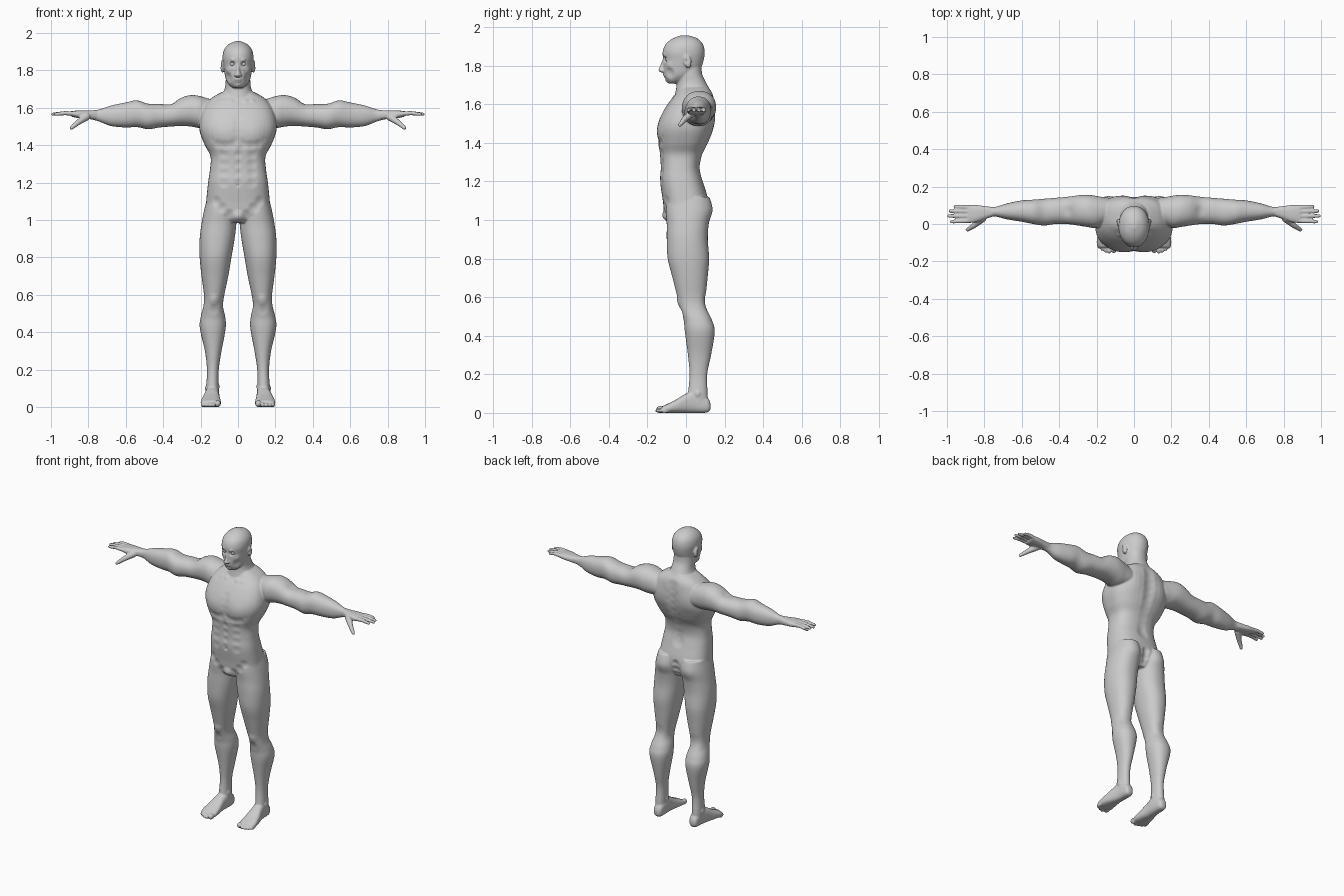
import bpy, bmesh, math
from mathutils import Vector, Matrix, kdtree

AXES = {'x': (0, 1, 2), 'y': (1, 0, 2), 'z': (2, 0, 1)}


def catmull(p, q, r, s, t):
    return [0.5 * (2 * b + (c - a) * t + (2 * a - 5 * b + 4 * c - d) * t * t
                   + (3 * b - a - 3 * c + d) * t ** 3) for a, b, c, d in zip(p, q, r, s)]


def loft(bm, axis, rows, power=2.2, steps=5, sides=40):
    """Skin smooth sections; row = position, a min, a max, b min, b max."""
    k, ia, ib = AXES[axis]
    full = []
    for i in range(len(rows) - 1):
        p, s = rows[max(i - 1, 0)], rows[min(i + 2, len(rows) - 1)]
        full += [catmull(p, rows[i], rows[i + 1], s, j / steps) for j in range(steps)]
    full.append(rows[-1])
    rings = []
    for t, a0, a1, b0, b1 in full:
        ring = []
        for n in range(sides):
            w = 2 * math.pi * n / sides
            c, s = math.cos(w), math.sin(w)
            co = [0, 0, 0]
            co[k] = t
            co[ia] = (a0 + a1) / 2 + (a1 - a0) / 2 * math.copysign(abs(c) ** (2 / power), c)
            co[ib] = (b0 + b1) / 2 + (b1 - b0) / 2 * math.copysign(abs(s) ** (2 / power), s)
            ring.append(bm.verts.new(co))
        rings.append(ring)
    for lo, hi in zip(rings, rings[1:]):
        for n in range(sides):
            m = (n + 1) % sides
            bm.faces.new((lo[n], lo[m], hi[m], hi[n]))
    bm.faces.new(rings[0][::-1])
    bm.faces.new(rings[-1])


def central(bm, axis, rows, power=2.2):
    """Symmetric loft; row = position, half width, front, back."""
    loft(bm, axis, [(t, -w, w, f, b) for t, w, f, b in rows], power)


def blob(bm, at, size, rot=0):
    m = Matrix.Translation(at) @ Matrix.Rotation(rot, 4, 'X') @ Matrix.Diagonal((*size, 1))
    bmesh.ops.create_uvsphere(bm, u_segments=20, v_segments=12, radius=1, matrix=m)


def tube(bm, points, radii):
    """Rounded chain of tapered segments, for fingers."""
    for p, r in zip(points, radii):
        blob(bm, p, (r, r, r))
    for p, q, r, s in zip(points, points[1:], radii, radii[1:]):
        p, q = Vector(p), Vector(q)
        d = q - p
        m = Matrix.Translation((p + q) / 2) @ d.to_track_quat('Z', 'Y').to_matrix().to_4x4()
        bmesh.ops.create_cone(bm, cap_ends=True, segments=16, radius1=r, radius2=s,
                              depth=d.length, matrix=m)


bm = bmesh.new()
# leg
loft(bm, 'z', [(1.12, .02, .165, -.1, .12), (1.05, .006, .182, -.105, .132),
               (.98, .009, .195, -.1, .118), (.9, .018, .205, -.1, .113),
               (.8, .035, .205, -.095, .12), (.7, .052, .195, -.07, .112),
               (.6, .073, .182, -.045, .103), (.54, .08, .185, -.03, .108),
               (.48, .068, .2, -.012, .135), (.42, .066, .204, -.006, .149),
               (.3, .088, .177, .01, .13), (.2, .103, .166, .018, .11),
               (.1, .104, .17, .01, .112), (.04, .105, .168, .0, .115)])
# foot and toes
loft(bm, 'y', [(.127, .12, .15, .02, .05), (.11, .105, .163, .002, .08),
               (.05, .1, .17, 0, .115), (0, .1, .18, 0, .1), (-.05, .094, .193, 0, .07),
               (-.1, .09, .2, 0, .045), (-.125, .095, .19, .003, .034)], 2.6)
for x, y, r in [(.108, -.132, .019), (.132, -.137, .013), (.152, -.132, .012),
                (.171, -.122, .012), (.188, -.108, .012)]:
    blob(bm, (x, y, r * .95), (r * .85, .024, r))
# arm
loft(bm, 'x', [(.13, .01, .135, 1.5, 1.64), (.2, -.02, .15, 1.492, 1.662),
               (.25, -.016, .156, 1.5, 1.668), (.3, -.008, .153, 1.503, 1.655),
               (.36, 0, .145, 1.5, 1.622), (.42, 0, .14, 1.495, 1.62),
               (.48, -.008, .135, 1.486, 1.622), (.54, 0, .13, 1.497, 1.64),
               (.6, .012, .126, 1.495, 1.629), (.68, .025, .11, 1.503, 1.612),
               (.74, .04, .092, 1.526, 1.592), (.78, .04, .091, 1.537, 1.586)])
# palm, fingers and thumb
loft(bm, 'x', [(.75, .042, .09, 1.535, 1.588), (.8, .025, .096, 1.54, 1.586),
               (.85, .008, .102, 1.545, 1.586), (.89, .008, .1, 1.552, 1.583)], 2.6)
for y0, y1, tip in [(.089, .094, .957), (.066, .07, .983), (.042, .043, .991), (.018, .012, .977)]:
    tube(bm, [(.87, y0, 1.568), (.925, (y0 + y1) / 2, 1.572), (tip, y1, 1.566)],
         [.0125, .0115, .009])
tube(bm, [(.81, .03, 1.553), (.855, -.008, 1.522), (.89, -.031, 1.493)], [.021, .015, .0105])
# ear
blob(bm, (.083, .008, 1.822), (.011, .02, .035), .2)
# mirror the limbs
dup = bmesh.ops.duplicate(bm, geom=bm.verts[:] + bm.edges[:] + bm.faces[:])
bmesh.ops.scale(bm, vec=(-1, 1, 1), verts=[g for g in dup['geom'] if isinstance(g, bmesh.types.BMVert)])
# torso
central(bm, 'z', [(.985, .11, -.08, .08), (1.03, .172, -.11, .105), (1.1, .17, -.12, .115),
                  (1.2, .16, -.134, .088), (1.27, .15, -.131, .072), (1.34, .147, -.135, .085),
                  (1.4, .177, -.144, .115), (1.47, .204, -.149, .142), (1.53, .205, -.135, .15),
                  (1.6, .185, -.095, .15), (1.65, .145, -.055, .14), (1.685, .085, -.035, .118)], 2.6)
# neck
central(bm, 'z', [(1.6, .11, -.07, .14), (1.66, .088, -.055, .13), (1.71, .069, -.048, .105),
                  (1.76, .065, -.05, .083), (1.83, .06, -.04, .08)])
# head
central(bm, 'z', [(1.706, .022, -.088, -.04), (1.72, .044, -.1, -.01), (1.75, .064, -.113, .045),
                  (1.79, .073, -.117, .078), (1.83, .079, -.118, .092), (1.87, .083, -.121, .097),
                  (1.91, .075, -.106, .088), (1.94, .05, -.07, .06), (1.957, .014, -.025, .012)], 2.1)
# nose
central(bm, 'z', [(1.764, .01, -.128, -.09), (1.773, .018, -.143, -.09), (1.785, .014, -.141, -.09),
                  (1.81, .009, -.13, -.09), (1.84, .009, -.119, -.09)])
bmesh.ops.recalc_face_normals(bm, faces=bm.faces[:])

# fuse everything into one skin
mesh = bpy.data.meshes.new("body")
bm.to_mesh(mesh)
bm.free()
body = bpy.data.objects.new("body", mesh)
bpy.context.collection.objects.link(body)
bpy.context.view_layer.objects.active = body
body.select_set(True)
rem = body.modifiers.new("fuse", 'REMESH')
rem.mode = 'VOXEL'
rem.voxel_size = .005
smo = body.modifiers.new("relax", 'SMOOTH')
smo.factor, smo.iterations = .5, 4
for name in ("fuse", "relax"):
    bpy.ops.object.modifier_apply(modifier=name)

verts = body.data.vertices
tree = kdtree.KDTree(len(verts))
for v in verts:
    tree.insert(v.co, v.index)
tree.balance()


def brush(at, r, push):
    """Soft sculpt stroke, mirrored in x."""
    for side in ((1, -1) if at[0] else (1,)):
        m = Vector((side, 1, 1))
        for _, i, d in tree.find_range(Vector(at) * m, 2 * r):
            verts[i].co += Vector(push) * m * (1 - (d / (2 * r)) ** 2) ** 2


# face: sockets, brow, cheeks, lips, chin
brush((.03, -.113, 1.834), .011, (0, .016, 0))
brush((.03, -.113, 1.853), .009, (0, -.005, 0))
brush((.055, -.085, 1.80), .014, (.002, -.004, 0))
brush((.052, -.085, 1.762), .018, (-.006, .006, 0))
brush((.016, -.125, 1.771), .006, (.003, -.004, 0))
for x in (0, .012):
    brush((x, -.115, 1.752), .006, (0, -.006, 0))
    brush((x, -.115, 1.739), .006, (0, -.006, 0))
    brush((x, -.117, 1.746), .003, (0, .005, 0))
brush((0, -.1, 1.718), .011, (0, -.005, 0))
brush((.09, .0, 1.822), .009, (-.006, 0, 0))
# back: spine, cleft, shoulder blades, glutes
for i in range(9):
    brush((0, .085 + .06 * min(1, i / 4), 1.22 + .05 * i), .026, (0, -.008, 0))
for z in (1.0, 1.04, 1.08):
    brush((0, .11, z), .016, (0, -.012, 0))
brush((.11, .145, 1.53), .045, (0, .007, 0))
brush((.09, .125, 1.06), .04, (0, .006, 0))
# chest: breastbone, pectorals, collarbones, rib arch, abdomen
for z in (1.43, 1.47, 1.51, 1.55):
    brush((0, -.14, z), .018, (0, .005, 0))
for x, z in ((.03, 1.405), (.07, 1.4), (.11, 1.405), (.15, 1.425)):
    brush((x, -.14, z), .017, (0, .006, 0))
brush((.09, -.145, 1.46), .04, (0, -.005, 0))
for x in (.04, .08, .12):
    brush((x, -.065, 1.635 + x * .1), .012, (0, -.004, .002))
for z in (1.2, 1.25, 1.3, 1.35):
    brush((0, -.135, z), .013, (0, .004, 0))
    brush((.075, -.125, z), .018, (0, .005, 0))
brush((0, -.13, 1.185), .007, (0, .006, 0))
brush((0, -.09, 1.015), .026, (0, -.02, 0))
for x, z in ((.05, 1.03), (.085, 1.065), (.12, 1.1)):
    brush((x, -.11, z), .018, (0, .007, 0))
# limbs: kneecap, knee hollow, ankle, deltoid edge
brush((.13, -.035, .575), .02, (0, -.006, 0))
brush((.132, -.025, .52), .018, (0, .004, 0))
brush((.135, .108, .58), .03, (0, -.005, 0))
brush((.17, .06, .1), .012, (.006, 0, 0))
brush((.103, .05, .11), .012, (-.006, 0, 0))
brush((.35, .07, 1.62), .02, (0, 0, -.004))

for v in verts:
    v.co.z = max(v.co.z, 0)
for p in body.data.polygons:
    p.use_smooth = True

# eyes
for side, label in ((1, "left"), (-1, "right")):
    bpy.ops.mesh.primitive_uv_sphere_add(segments=24, ring_count=16, radius=.013,
                                         location=(.03 * side, -.094, 1.834))
    bpy.context.object.name = label + "_eye"
    bpy.ops.object.shade_smooth()
